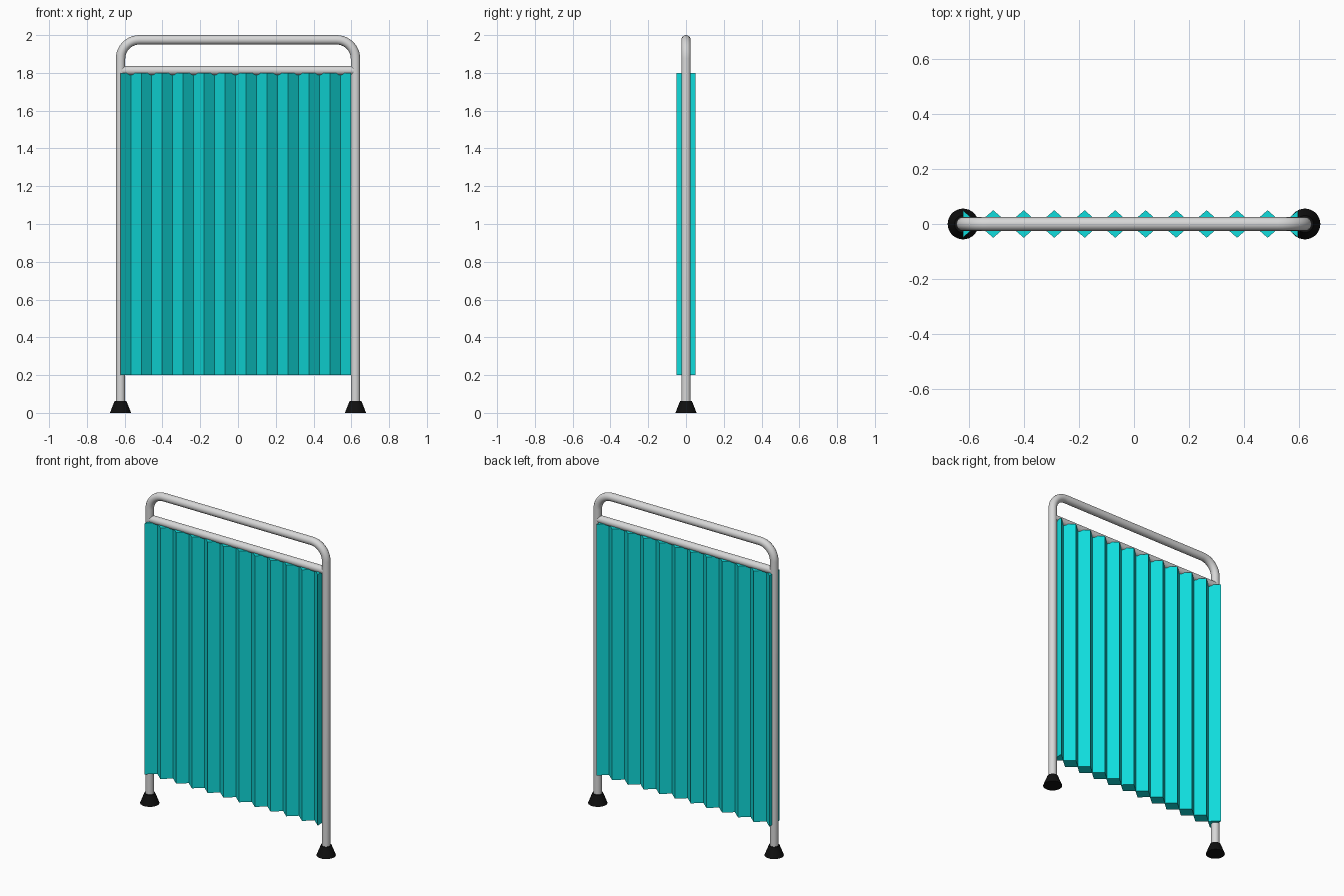
import bpy, bmesh, math
from mathutils import Vector

cube = bpy.data.objects.get("Cube")
if cube:
    bpy.data.objects.remove(cube, do_unlink=True)


def material(name, rgb):
    mat = bpy.data.materials.new(name)
    mat.use_nodes = True
    color = (*rgb, 1.0)
    mat.diffuse_color = color
    mat.node_tree.nodes["Principled BSDF"].inputs["Base Color"].default_value = color
    return mat


METAL = material("light grey metal", (0.68, 0.68, 0.68))
FABRIC = material("turquoise fabric", (0.005, 0.72, 0.72))
RUBBER = material("black rubber", (0.005, 0.005, 0.005))

POST_X = 0.622
TUBE_R = 0.025
TOP_Z = 2.0 - TUBE_R
BEND_R = 0.1


def activate(obj):
    bpy.ops.object.select_all(action="DESELECT")
    obj.select_set(True)
    bpy.context.view_layer.objects.active = obj


def tube(name, points, radius):
    """Round tube swept along a path and turned into a mesh."""
    curve = bpy.data.curves.new(name, "CURVE")
    curve.dimensions = "3D"
    curve.bevel_depth = radius
    curve.bevel_resolution = 6
    curve.use_fill_caps = True
    spline = curve.splines.new("POLY")
    spline.points.add(len(points) - 1)
    for p, co in zip(spline.points, points):
        p.co = (*co, 1.0)
    obj = bpy.data.objects.new(name, curve)
    bpy.context.collection.objects.link(obj)
    activate(obj)
    bpy.ops.object.convert(target="MESH")
    obj = bpy.context.object
    obj.data.materials.clear()
    obj.data.materials.append(METAL)
    bpy.ops.object.shade_smooth_by_angle(angle=math.radians(40))
    return obj


# Bent frame: two posts joined by a top bar with rounded corners
left_half = [(-POST_X, 0, 0.03)]
for i in range(11):
    a = math.pi - i / 10 * math.pi / 2
    left_half.append((-POST_X + BEND_R + BEND_R * math.cos(a), 0,
                      TOP_Z - BEND_R + BEND_R * math.sin(a)))
right_half = [(-x, y, z) for x, y, z in reversed(left_half)]
tube("frame", left_half + right_half, TUBE_R)

# Rail that carries the curtain
tube("curtain_rail", [(-POST_X, 0, 1.812), (POST_X, 0, 1.812)], 0.024)

# Rubber feet
for side, x in (("right", -POST_X), ("left", POST_X)):
    bpy.ops.mesh.primitive_cone_add(vertices=32, radius1=0.056, radius2=0.031,
                                    depth=0.064, location=(x, 0, 0.032))
    foot = bpy.context.object
    foot.name = side + "_foot"
    foot.data.materials.append(RUBBER)
    bpy.ops.object.shade_smooth_by_angle(angle=math.radians(30))

# Pleated curtain: front and back folds mirror each other
FOLDS = 22
START, END = -0.623, 0.597
front = []
for i in range(FOLDS + 1):
    depth = 0.05 if i % 2 == 0 else 0.002
    front.append((START + (END - START) * i / FOLDS, depth))

bm = bmesh.new()
rings = []
for x, d in front:
    rings.append([bm.verts.new((x, y, z)) for y, z in
                  ((-d, 0.2), (d, 0.2), (d, 1.8), (-d, 1.8))])
for a, b in zip(rings, rings[1:]):
    for k in range(4):
        n = (k + 1) % 4
        bm.faces.new((a[k], a[n], b[n], b[k]))
bm.faces.new(rings[0])
bm.faces.new(rings[-1])
bmesh.ops.recalc_face_normals(bm, faces=bm.faces)
mesh = bpy.data.meshes.new("curtain")
bm.to_mesh(mesh)
bm.free()
mesh.materials.append(FABRIC)
curtain = bpy.data.objects.new("curtain", mesh)
bpy.context.collection.objects.link(curtain)
